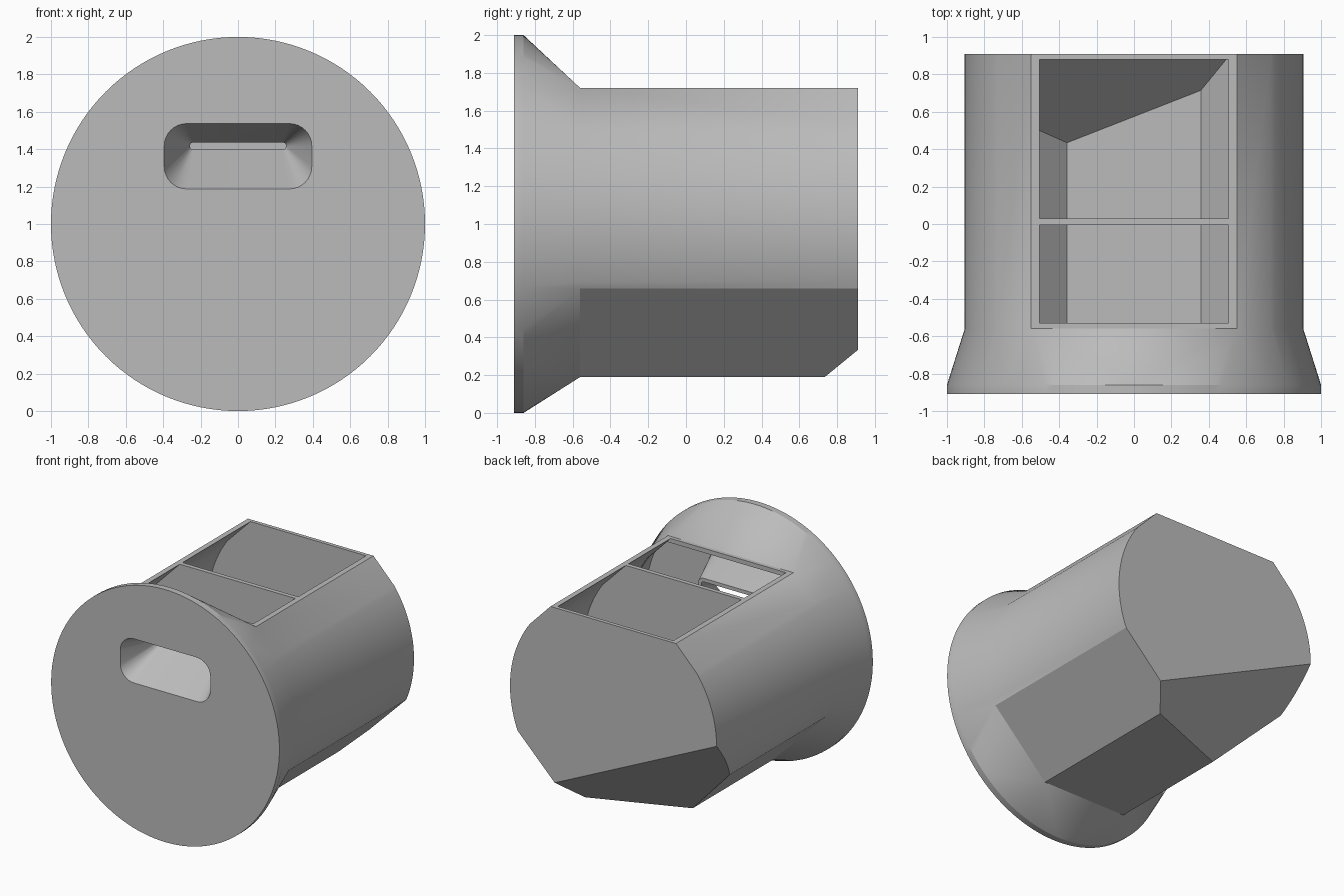
import bpy, bmesh, math
from mathutils import Vector

cube = bpy.data.objects.get("Cube")
if cube:
    bpy.data.objects.remove(cube, do_unlink=True)

WALL = 0.03
grey = bpy.data.materials.new("plain grey")
grey.use_nodes = True
color = (0.5, 0.5, 0.5, 1)
grey.diffuse_color = color
grey.node_tree.nodes["Principled BSDF"].inputs["Base Color"].default_value = color


def hull(name, points, plane=None):
    """Convex solid around points, optionally trimmed by a plane."""
    bm = bmesh.new()

    def wrap():
        for v in bm.verts:
            v.select = False
        res = bmesh.ops.convex_hull(bm, input=bm.verts[:])
        loose = [v for v in bm.verts if not v.link_faces]
        bmesh.ops.delete(bm, geom=loose, context='VERTS')

    for p in points:
        bm.verts.new(p)
    wrap()
    if plane:
        co, no = plane
        bmesh.ops.bisect_plane(bm, geom=bm.verts[:] + bm.edges[:] + bm.faces[:],
                               plane_co=co, plane_no=no, clear_outer=True)
        bmesh.ops.delete(bm, geom=bm.faces[:] + bm.edges[:], context='EDGES_FACES')
        wrap()
    bmesh.ops.dissolve_limit(bm, angle_limit=math.radians(0.3),
                             verts=bm.verts[:], edges=bm.edges[:])
    bmesh.ops.recalc_face_normals(bm, faces=bm.faces[:])
    mesh = bpy.data.meshes.new(name)
    bm.to_mesh(mesh)
    bm.free()
    mesh.materials.append(grey)
    obj = bpy.data.objects.new(name, mesh)
    bpy.context.collection.objects.link(obj)
    return obj


def ring(radius, y, count=128):
    steps = [2 * math.pi * i / count for i in range(count)]
    return [(radius * math.sin(a), y, 1 + radius * math.cos(a)) for a in steps]


def section(y, inset=0, top=1.72, steps=24):
    """Barrel outline: flat top, round sides, sloped lower corners."""
    r = 0.905 - inset
    slope = inset * math.sqrt(2)
    low = math.acos((1.18 - slope) / (math.sqrt(2) * r)) - math.pi / 4
    high = math.radians(36)
    half = [(0.55 - slope - (top - 1.72), top)]
    for i in range(steps + 1):
        a = high + (-low - high) * i / steps if low > 0 else high + (low - high) * i / steps
        half.append((r * math.cos(a), 1 + r * math.sin(a)))
    half.append((0.37 + inset - slope, 0.19 + inset))
    return [(s * x, y, z) for x, z in half for s in (1, -1)]


def slot(y, half_w, low, high, radius, grow=0):
    """Rounded rectangle outline facing the front."""
    pts = []
    radius += grow
    for sx in (1, -1):
        for top in (True, False):
            cx = sx * (half_w + grow - radius)
            cz = high + grow - radius if top else low - grow + radius
            for i in range(9):
                a = math.pi / 2 * i / 8
                pts.append((cx + sx * radius * math.cos(a), y,
                            cz + (1 if top else -1) * radius * math.sin(a)))
    return pts


def combine(target, tool, operation):
    mod = target.modifiers.new("join", 'BOOLEAN')
    mod.operation = operation
    mod.solver = 'EXACT'
    mod.object = tool
    bpy.context.view_layer.objects.active = target
    bpy.ops.object.modifier_apply(modifier=mod.name)
    bpy.data.objects.remove(tool, do_unlink=True)


# Slanted trim across the lower back corner
corner = Vector((0.52, 0.91, 0.33))
normal = Vector((-0.117, 0.299, -0.2485)).normalized()
outer_trim = (corner, normal)
inner_trim = (corner - normal * WALL, normal)

# Barrel and flared front plate
body = hull("hollow_body", section(-0.7) + section(0.91), outer_trim)
flare = hull("flare", ring(1, -0.91) + ring(1, -0.86) + section(-0.56))
combine(body, flare, 'UNION')

# Hollow flare, its passage to the front bay, and the two open bays
combine(body, hull("flare_hollow", ring(0.965, -0.875) + ring(0.965, -0.85)
                   + section(-0.55, WALL, 1.69)), 'DIFFERENCE')
combine(body, hull("passage", section(-0.6, 0.032, 1.685)
                   + section(-0.4, 0.032, 1.685)), 'DIFFERENCE')
for start, end in ((-0.53, -0.005), (0.03, 0.88)):
    combine(body, hull("bay", section(start, WALL, 1.8) + section(end, WALL, 1.8),
                       inner_trim), 'DIFFERENCE')

# Tapered slot in the front plate
combine(body, hull("funnel", slot(-0.89, 0.39, 1.19, 1.535, 0.12, 0.03)
                   + slot(-0.56, 0.255, 1.4, 1.435, 0.017, 0.03)), 'UNION')
combine(body, hull("funnel_hole", slot(-0.911, 0.395, 1.187, 1.537, 0.12)
                   + slot(-0.555, 0.255, 1.4, 1.435, 0.017)), 'DIFFERENCE')

bpy.ops.object.select_all(action='DESELECT')
body.select_set(True)
bpy.context.view_layer.objects.active = body
bpy.ops.object.shade_smooth_by_angle(angle=math.radians(20))
